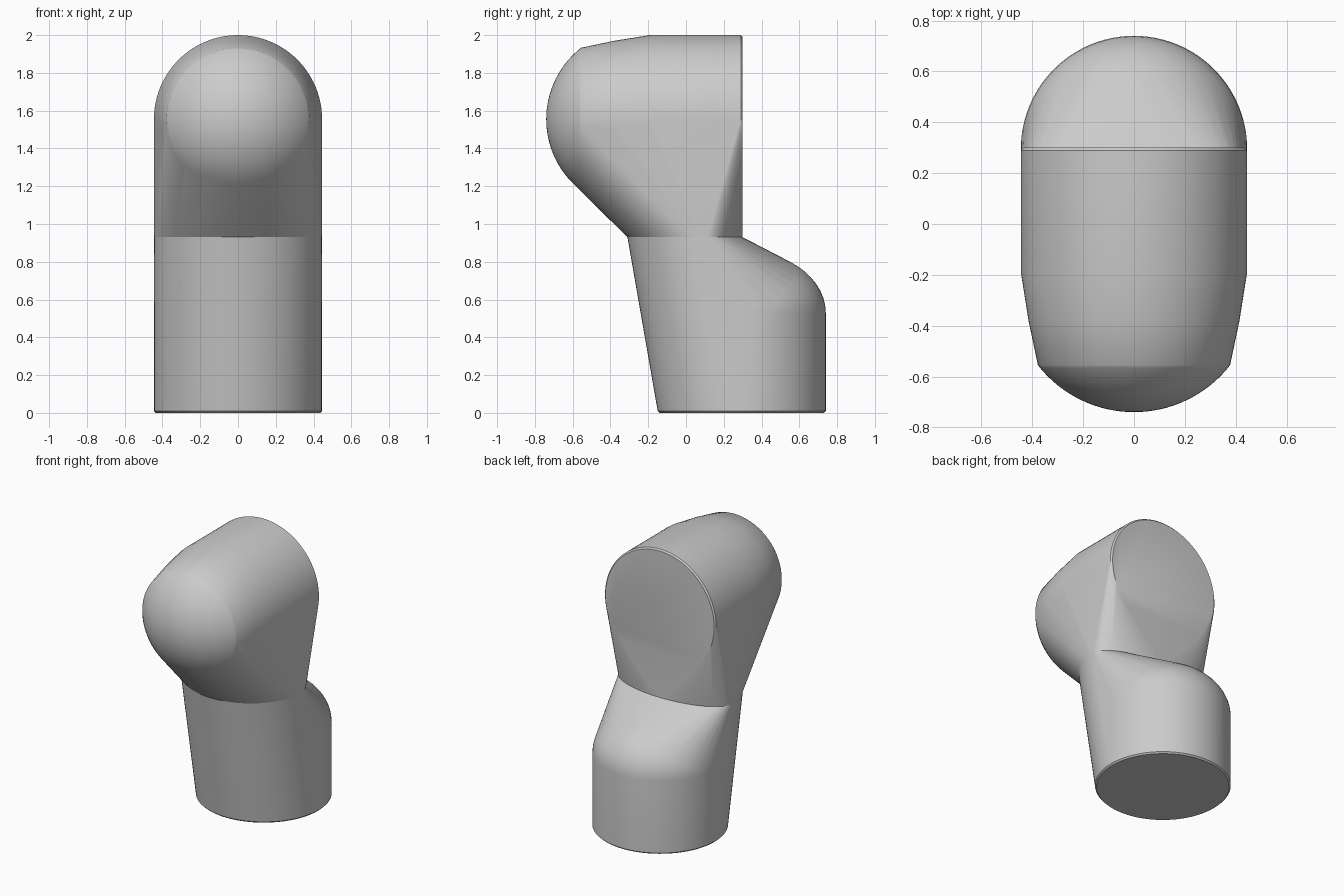
import bpy
import bmesh
from math import cos, sin, pi, sqrt

old = bpy.data.objects.get("Cube")
if old:
    bpy.data.objects.remove(old, do_unlink=True)

SEG = 96
R = 0.445          # radius of both cylinders
WAIST = 0.93       # height where the two halves meet
AXIS = 1.555       # height of the upper cylinder's axis
BASE_Y = 0.295     # centre of the lower cylinder

grey = bpy.data.materials.new("plain grey")
grey.use_nodes = True
colour = (0.6, 0.6, 0.6, 1)
grey.diffuse_color = colour
grey.node_tree.nodes["Principled BSDF"].inputs["Base Color"].default_value = colour

angles = [2 * pi * i / SEG for i in range(SEG)]


def flat_ring(r, z):
    """Horizontal circle of the lower cylinder."""
    return [(r * cos(a), BASE_Y + r * sin(a), z) for a in angles]


def upright_ring(r, y):
    """Vertical circle of the upper cylinder."""
    return [(r * cos(a), y, AXIS + r * sin(a)) for a in angles]


def waist_ring():
    """Egg-shaped joint: long towards the front, short towards the back."""
    mid, front, back = 0.11, 0.42, 0.19
    return [(R * cos(a), mid + (back if sin(a) > 0 else front) * sin(a), WAIST)
            for a in angles]


def hull(name, points):
    """Convex skin over the points, left open at the waist."""
    bm = bmesh.new()
    for p in points:
        bm.verts.new(p)
    res = bmesh.ops.convex_hull(bm, input=bm.verts)
    loose = {g for g in res["geom_interior"] + res["geom_unused"]
             if isinstance(g, bmesh.types.BMVert)}
    bmesh.ops.delete(bm, geom=list(loose), context="VERTS")
    inner = [f for f in bm.faces
             if all(abs(v.co.z - WAIST) < 1e-4 for v in f.verts)]
    bmesh.ops.delete(bm, geom=inner, context="FACES")
    bmesh.ops.dissolve_limit(bm, angle_limit=0.002, verts=bm.verts, edges=bm.edges)
    bmesh.ops.recalc_face_normals(bm, faces=bm.faces)
    mesh = bpy.data.meshes.new(name)
    bm.to_mesh(mesh)
    bm.free()
    mesh.materials.append(grey)
    ob = bpy.data.objects.new(name, mesh)
    bpy.context.collection.objects.link(ob)
    bpy.ops.object.select_all(action="DESELECT")
    ob.select_set(True)
    bpy.context.view_layer.objects.active = ob
    bpy.ops.object.shade_smooth_by_angle(angle=pi / 6)


# Lower body: upright cylinder with a domed shoulder, drawn up to the waist
lower = waist_ring() + flat_ring(R - 0.01, 0) + flat_ring(R, 0.01)
for i in range(13):
    t = i / 13 * pi / 2
    lower += flat_ring(R * cos(t), 0.53 + 0.33 * sin(t))
hull("lower_body", lower)

# Upper body: level cylinder, tapered front and ball nose, drawn down to the waist
upper = waist_ring() + upright_ring(R - 0.01, 0.3) + upright_ring(R, 0.29)
for r, y in ((R, -0.19), (0.415, -0.38), (0.378, -0.555)):
    upper += upright_ring(r, y)
ball, ball_y = 0.48, -0.26
for i in range(14):
    r = 0.37 * (1 - i / 14)
    upper += upright_ring(r, ball_y - sqrt(ball ** 2 - r ** 2))
upper.append((0, ball_y - ball, AXIS))
hull("upper_body", upper)
